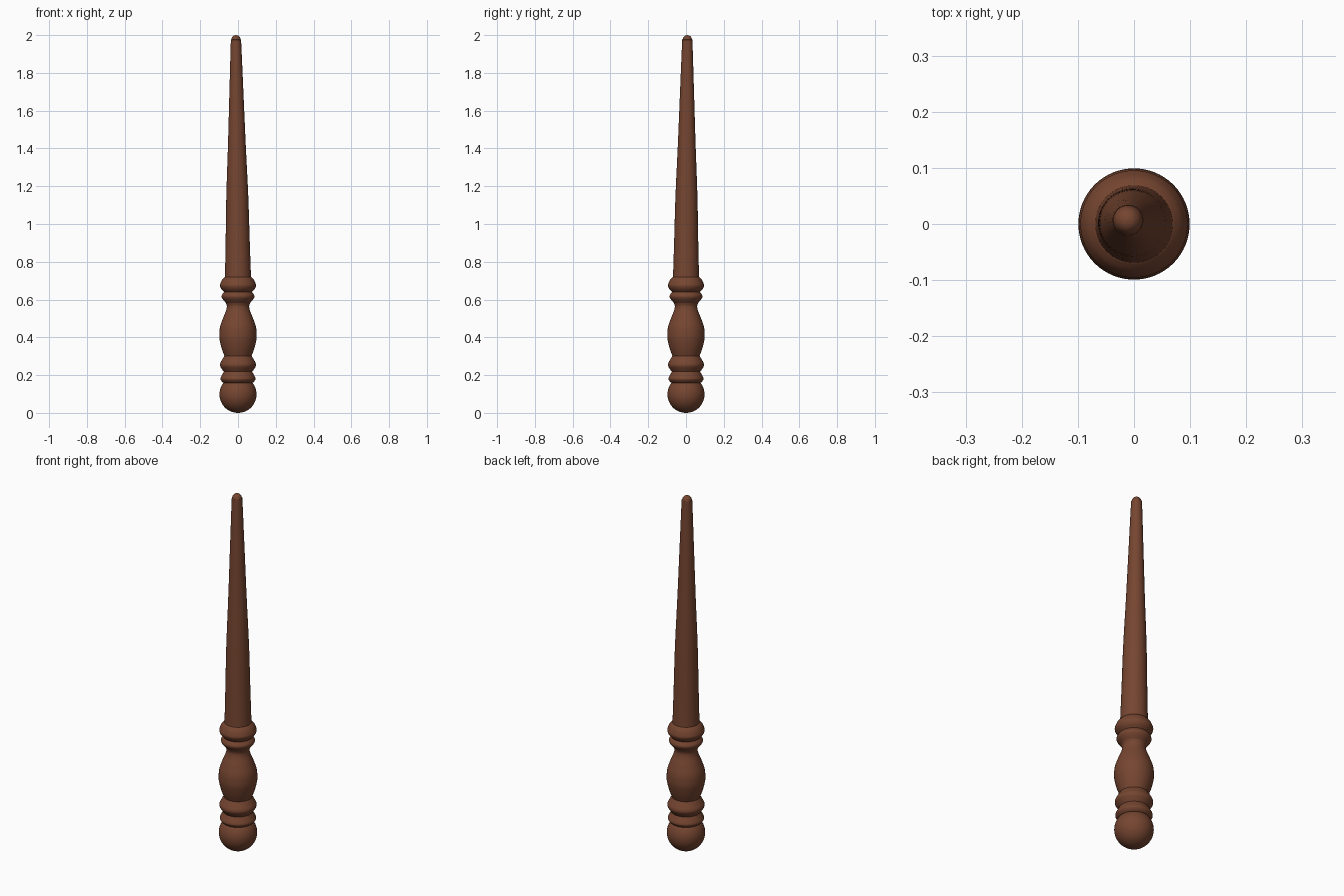
import bpy, math

if "Cube" in bpy.data.objects:
    bpy.data.objects.remove(bpy.data.objects["Cube"])

wood = bpy.data.materials.new("brown wood")
wood.diffuse_color = (0.18, 0.06, 0.03, 1)
wood.use_nodes = True
wood.node_tree.nodes["Principled BSDF"].inputs["Base Color"].default_value = wood.diffuse_color
SEG = 64


def smooth_profile(pts, steps=6):
    """Catmull-Rom curve through (radius, z) points."""
    p = [pts[0]] + pts + [pts[-1]]
    out = []
    for i in range(1, len(p) - 2):
        a, b, c, d = p[i - 1:i + 3]
        for s in range(steps):
            t = s / steps
            out.append(tuple(0.5 * (2 * b[k] + (c[k] - a[k]) * t
                       + (2 * a[k] - 5 * b[k] + 4 * c[k] - d[k]) * t * t
                       + (3 * b[k] - a[k] - 3 * c[k] + d[k]) * t ** 3) for k in (0, 1)))
    return out + [pts[-1]]


def lathe(name, prof, lean=(0, 0)):
    """Turn a profile around z; lean shifts the axis linearly towards the top."""
    z0, z1 = prof[0][1], prof[-1][1]
    verts, rings, faces = [], [], []
    for r, z in prof:
        f = (z - z0) / (z1 - z0)
        cx, cy = lean[0] * f, lean[1] * f
        n = 1 if r < 1e-5 else SEG
        rings.append([len(verts) + i for i in range(n)])
        for i in range(n):
            a = 2 * math.pi * i / SEG
            verts.append((cx + r * math.cos(a), cy + r * math.sin(a), z))
    for lo, hi in zip(rings, rings[1:]):
        for i in range(SEG):
            j = (i + 1) % SEG
            if len(lo) == 1:
                faces.append((lo[0], hi[j], hi[i]))
            elif len(hi) == 1:
                faces.append((lo[i], lo[j], hi[0]))
            else:
                faces.append((lo[i], lo[j], hi[j], hi[i]))
    me = bpy.data.meshes.new(name)
    me.from_pydata(verts, [], faces)
    me.materials.append(wood)
    for p in me.polygons:
        p.use_smooth = True
    ob = bpy.data.objects.new(name, me)
    bpy.context.collection.objects.link(ob)
    return ob


# Ball pommel
R = 0.098
end = math.radians(143)
lathe("pommel", [(R * math.sin(end * i / 24), R - R * math.cos(end * i / 24))
                 for i in range(25)])

# Turned rings and swelling grip, meeting at the grooves
parts = {
    "lower_ring": [(0.059, 0.176 - 0.02), (0.078, 0.160), (0.091, 0.174), (0.092, 0.185),
                   (0.083, 0.203), (0.075, 0.218)],
    "middle_ring": [(0.075, 0.218), (0.084, 0.230), (0.094, 0.247), (0.094, 0.262),
                    (0.085, 0.280), (0.072, 0.302)],
    "grip": [(0.072, 0.302), (0.086, 0.340), (0.097, 0.385), (0.099, 0.415), (0.095, 0.455),
             (0.080, 0.500), (0.064, 0.540), (0.059, 0.565), (0.064, 0.582)],
    "neck_ring": [(0.064, 0.582), (0.078, 0.598), (0.086, 0.612), (0.085, 0.624),
                  (0.074, 0.640)],
    "collar": [(0.074, 0.640), (0.088, 0.655), (0.095, 0.670), (0.094, 0.682),
               (0.085, 0.703), (0.073, 0.717), (0.066, 0.722)],
}
for name, pts in parts.items():
    lathe(name, smooth_profile(pts))

# Tapered shaft with a rounded tip, leaning slightly
shaft = [(0.069, 0.715), (0.064, 0.90), (0.058, 1.15), (0.047, 1.42), (0.037, 1.70), (0.028, 1.95),
         (0.026, 1.972), (0.021, 1.988), (0.012, 1.997), (0.0, 2.0)]
lathe("shaft", smooth_profile(shaft), lean=(-0.011, 0.007))
